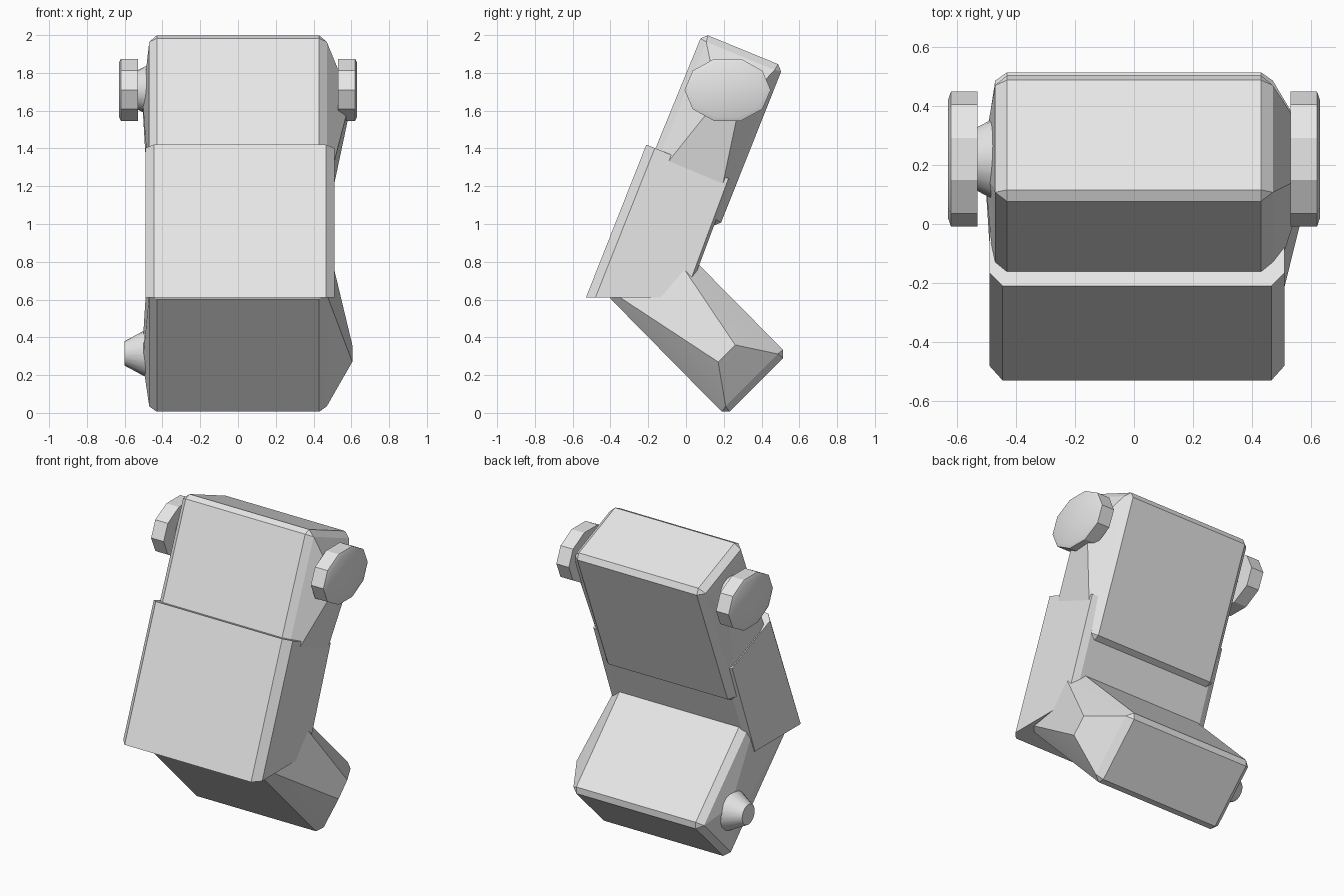
import bpy, bmesh, math
from mathutils import Vector

if "Cube" in bpy.data.objects:
    bpy.data.objects.remove(bpy.data.objects["Cube"])

grey = bpy.data.materials.new("light_grey")
grey.diffuse_color = (0.8, 0.8, 0.8, 1)
grey.use_nodes = True
grey.node_tree.nodes["Principled BSDF"].inputs["Base Color"].default_value = grey.diffuse_color


def finish(name, bm, angle=20):
    bmesh.ops.recalc_face_normals(bm, faces=bm.faces)
    me = bpy.data.meshes.new(name)
    bm.to_mesh(me)
    bm.free()
    me.materials.append(grey)
    ob = bpy.data.objects.new(name, me)
    bpy.context.collection.objects.link(ob)
    bpy.ops.object.select_all(action='DESELECT')
    ob.select_set(True)
    bpy.context.view_layer.objects.active = ob
    bpy.ops.object.shade_smooth_by_angle(angle=math.radians(angle))
    return ob


def cut_corners(quad, d):
    """Replace every corner of a (y, z) outline with a short bevel."""
    out = []
    for i, p in enumerate(quad):
        p = Vector(p)
        for q in (quad[i - 1], quad[(i + 1) % len(quad)]):
            out.append(p + (Vector(q) - p).normalized() * d)
    return out


def inset(quad, d):
    """Move every corner of a (y, z) outline inward along both its edges."""
    out = []
    for i, p in enumerate(quad):
        p = Vector(p)
        a = (Vector(quad[i - 1]) - p).normalized()
        b = (Vector(quad[(i + 1) % len(quad)]) - p).normalized()
        out.append(p + (a + b) * d)
    return out


def hull_block(name, quad, tip, right_x, left_x):
    """Bevelled block whose sides rise to a short ridge at the pivot."""
    pts = []
    for s in (-1, 1):
        pts += [(s * 0.43, *p) for p in cut_corners(quad, 0.03)]
        pts += [(s * 0.47, *p) for p in inset(quad, 0.035)]
    pts += [(x, *p) for x in (right_x, left_x) for p in tip]
    bm = bmesh.new()
    for p in pts:
        bm.verts.new(p)
    res = bmesh.ops.convex_hull(bm, input=bm.verts[:])
    junk = {g for g in res["geom_interior"] + res["geom_unused"]
            if isinstance(g, bmesh.types.BMVert)}
    bmesh.ops.delete(bm, geom=list(junk), context='VERTS')
    bmesh.ops.dissolve_limit(bm, angle_limit=math.radians(1.5),
                             verts=bm.verts[:], edges=bm.edges[:])
    return finish(name, bm, 12)


def lathe_x(name, centre, rings, sides, angle=30):
    """Stack of (x, radius) rings about an axis parallel to x."""
    bm = bmesh.new()
    loops = []
    for x, ry, rz in rings:
        loops.append([bm.verts.new((
            x,
            centre[0] + ry * math.cos(2 * math.pi * i / sides),
            centre[1] + rz * math.sin(2 * math.pi * i / sides)))
            for i in range(sides)])
    for a, b in zip(loops, loops[1:]):
        for i in range(sides):
            j = (i + 1) % sides
            bm.faces.new((a[i], a[j], b[j], b[i]))
    bm.faces.new(loops[0])
    bm.faces.new(loops[-1])
    return finish(name, bm, angle)


# Upper block, leaning back
hull_block("upper_block",
           [(0.088, 2.01), (0.515, 1.835), (0.175, 0.98), (-0.26, 1.16)],
           [(0.17, 1.66), (0.28, 1.615)], 0.595, -0.505)

# Lower block, leaning the other way
hull_block("lower_block",
           [(0.21, -0.015), (0.535, 0.312), (-0.12, 0.975), (-0.42, 0.625)],
           [(0.17, 0.27), (0.26, 0.36)], 0.605, -0.505)

# Middle sleeve: bevelled slab cut level at the bottom
slices = [(-0.49, 0.05, 0.015), (-0.445, 0, 0), (0.465, 0, 0), (0.51, 0.05, 0.015)]
bm = bmesh.new()
rows = []
for x, front, back in slices:
    outline = [(-0.21 + front * 0.9, 1.42 - front * 0.36), (-0.53 + front, 0.61),
               (0.005 - back, 0.61), (0.24 - back, 1.235 + back * 0.4)]
    rows.append([bm.verts.new((x, y, z)) for y, z in outline])
for a, b in zip(rows, rows[1:]):
    for i in range(4):
        j = (i + 1) % 4
        bm.faces.new((a[i], a[j], b[j], b[i]))
bm.faces.new(rows[0])
bm.faces.new(rows[-1])
finish("middle_sleeve", bm, 12)

# Ten-sided pivot knobs on both sides of the upper block
for side, s in (("left", -1), ("right", 1)):
    lathe_x(side + "_knob", (0.22, 1.71),
            [(s * 0.53, 0.228, 0.173), (s * 0.62, 0.228, 0.173),
             (s * 0.63, 0.2, 0.152)], 10, 25)

# Stem behind the left knob and the tapered peg on the lower block
lathe_x("left_knob_stem", (0.22, 1.71),
        [(-0.47, 0.14, 0.135), (-0.54, 0.103, 0.1)], 20)
lathe_x("lower_peg", (0.215, 0.315),
        [(-0.47, 0.135, 0.135), (-0.6, 0.065, 0.065)], 20)
